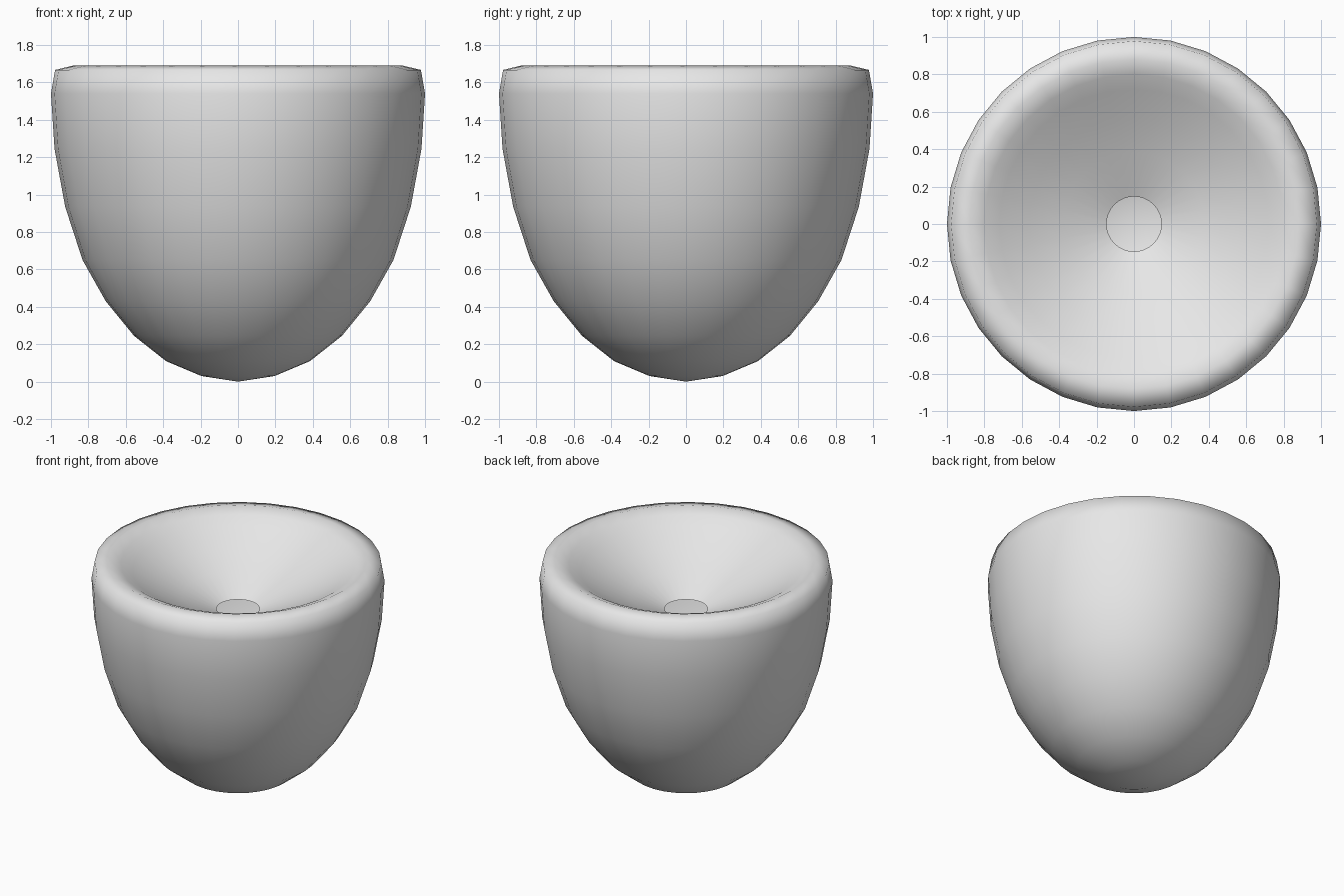
import bpy
import bmesh
import math

SIDES = 32

cube = bpy.data.objects.get("Cube")
if cube:
    bpy.data.objects.remove(cube, do_unlink=True)

# Radius and height, from the bottom pole over the rim to the inner opening
profile = [
    (0, 0), (0.195, 0.03), (0.385, 0.11), (0.556, 0.245), (0.707, 0.43),
    (0.831, 0.65), (0.924, 0.935), (0.981, 1.245), (1, 1.54), (0.978, 1.667),
    (0.88, 1.69), (0.8, 1.657), (0.72, 1.61), (0.56, 1.515), (0.38, 1.425),
    (0.147, 1.32),
]

# Plain grey surface
grey = bpy.data.materials.new("light_grey")
grey.use_nodes = True
colour = (0.8, 0.8, 0.8, 1)
grey.diffuse_color = colour
grey.node_tree.nodes["Principled BSDF"].inputs["Base Color"].default_value = colour

# Rounded cup with a shallow funnel top, open in the middle
bm = bmesh.new()
verts = [bm.verts.new((r, 0, z)) for r, z in profile]
edges = [bm.edges.new(pair) for pair in zip(verts, verts[1:])]
bmesh.ops.spin(bm, geom=verts + edges, cent=(0, 0, 0), axis=(0, 0, 1),
               angle=math.tau, steps=SIDES, use_merge=True)
bmesh.ops.remove_doubles(bm, verts=bm.verts[:], dist=0.001)
bmesh.ops.recalc_face_normals(bm, faces=bm.faces[:])

# Keep the outer wall facing outward
side = max(bm.faces, key=lambda f: f.calc_center_median().xy.length)
if side.normal.xy.dot(side.calc_center_median().xy) < 0:
    bmesh.ops.reverse_faces(bm, faces=bm.faces[:])
for face in bm.faces:
    face.smooth = True

mesh = bpy.data.meshes.new("funnel_cup")
bm.to_mesh(mesh)
bm.free()
mesh.materials.append(grey)
cup = bpy.data.objects.new("funnel_cup", mesh)
bpy.context.collection.objects.link(cup)
